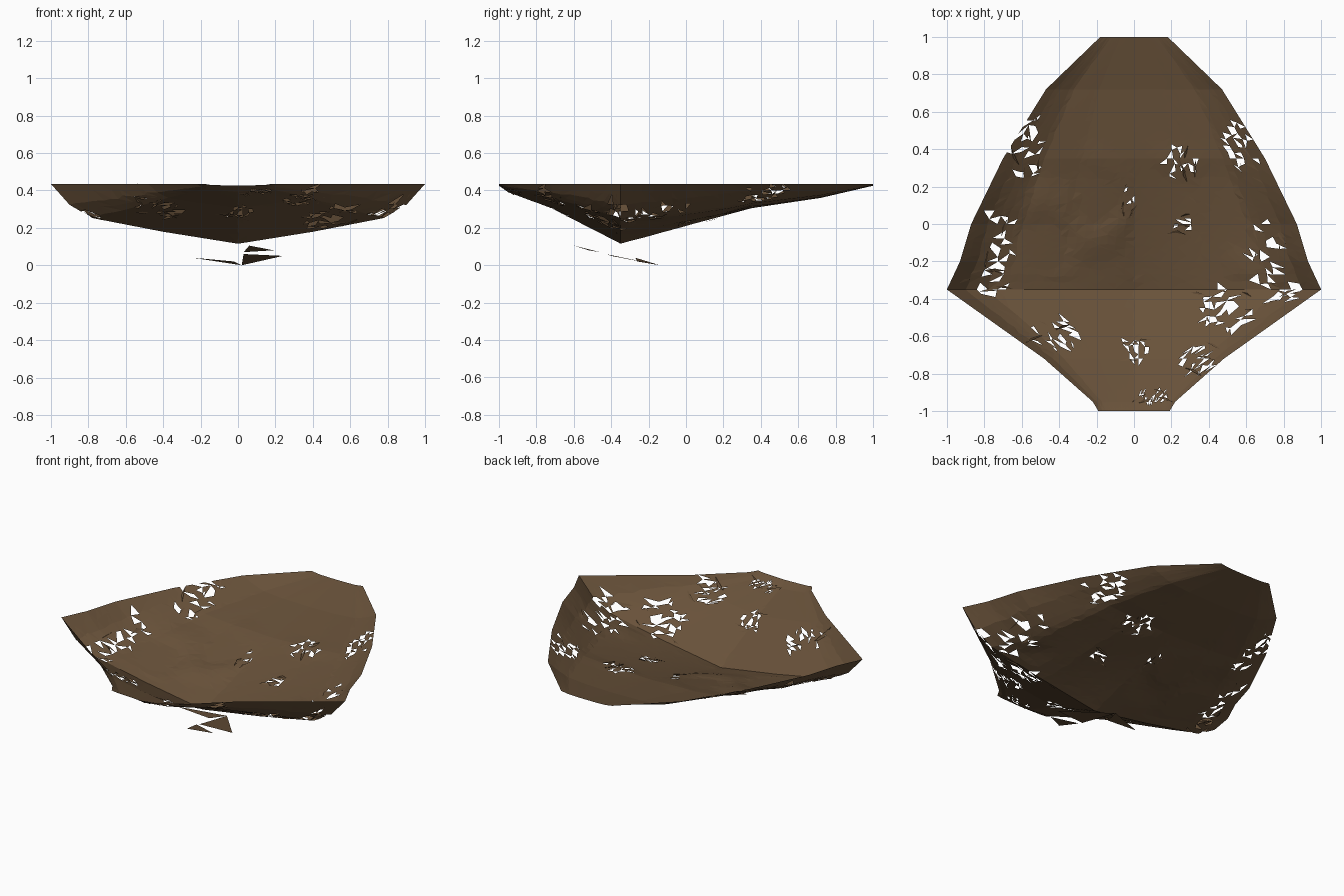
import bpy, bmesh, math, random
from mathutils import Vector, noise

random.seed(7)
if "Cube" in bpy.data.objects:
    bpy.data.objects.remove(bpy.data.objects["Cube"])

RIM = 0.435
# Stations from front to back: y, half width, floor height
STATIONS = [(-1, 0.19, 0.425), (-0.95, 0.22, 0.39), (-0.72, 0.48, 0.305),
            (-0.35, 1, 0.115), (-0.2, 0.93, 0.155), (0, 0.87, 0.21),
            (0.35, 0.7, 0.305), (0.72, 0.47, 0.36), (1, 0.18, 0.425)]
# Cross-sections: fraction of half width, fraction of depth
RIDGE = [(0, 0), (0.4, 0.2), (0.78, 0.43), (0.9, 0.65), (1, 1)]
BACK = [(0, 0), (0.4, 0.05), (0.7, 0.2), (0.88, 0.62), (1, 1)]


def interp(points, t, k=1):
    for a, b in zip(points, points[1:]):
        if t <= b[0]:
            f = (t - a[0]) / (b[0] - a[0])
            return a[k] + f * (b[k] - a[k])
    return points[-1][k]


def height(u, y):
    """Height of the shell at width fraction u and depth position y."""
    floor = interp(STATIONS, y, 2)
    blend = min(max((y + 0.35) / 0.6, 0), 1)
    f = (1 - blend) * interp(RIDGE, abs(u)) + blend * interp(BACK, abs(u))
    lump = 0
    if y > -0.3:
        fade = max(0, 1 - abs(y) / 0.45) * (1 - u * u)
        lump = 0.035 * fade * max(0, noise.noise(Vector((u * 4, y * 4, 1))))
    return floor + (RIM - floor) * f + lump


def surface(u, y):
    return Vector((u * interp(STATIONS, y), y, height(u, y)))


def make_object(name, bm, mat):
    mesh = bpy.data.meshes.new(name)
    bm.to_mesh(mesh)
    bm.free()
    mesh.materials.append(mat)
    obj = bpy.data.objects.new(name, mesh)
    bpy.context.collection.objects.link(obj)
    return obj


brown = bpy.data.materials.new("earth brown")
brown.use_nodes = True
colour = (0.14, 0.084, 0.042, 1)
brown.diffuse_color = colour
brown.node_tree.nodes["Principled BSDF"].inputs["Base Color"].default_value = colour

# Torn places: x, y, half size across, half size along
TEARS = [(0.25, 0.32, 0.09, 0.1), (-0.03, 0.1, 0.025, 0.12),
         (0.25, 0, 0.06, 0.05), (0.5, -0.45, 0.17, 0.12),
         (0.33, -0.72, 0.1, 0.08), (0, -0.66, 0.09, 0.08),
         (-0.4, -0.58, 0.14, 0.1), (-0.58, 0.42, 0.09, 0.2),
         (-0.72, -0.05, 0.08, 0.2), (-0.8, -0.32, 0.12, 0.07),
         (0.7, -0.15, 0.09, 0.18), (0.58, 0.42, 0.1, 0.14),
         (0.1, -0.92, 0.08, 0.04), (0.8, -0.37, 0.1, 0.06)]


def torn(p):
    return any(((p.x - x) / a) ** 2 + ((p.y - y) / b) ** 2 < 1
               for x, y, a, b in TEARS)


# Shallow shell, with rows that follow the stations so the ridges stay crisp
ys = []
for a, b in zip(STATIONS, STATIONS[1:]):
    n = max(2, round((b[0] - a[0]) / 0.035))
    ys += [a[0] + (b[0] - a[0]) * i / n for i in range(n)]
ys.append(1)
half = []
for a, b in zip(RIDGE, RIDGE[1:]):
    n = max(2, round((b[0] - a[0]) / 0.05))
    half += [a[0] + (b[0] - a[0]) * i / n for i in range(n)]
half.append(1)
us = [-u for u in reversed(half[1:])] + half

bm = bmesh.new()
keep_rows = {s[0] for s in STATIONS}
grid = []
for y in ys:
    row = []
    for u in us:
        ju, jy = u, y
        if abs(u) < 1 and not any(abs(y - k) < 0.001 for k in keep_rows):
            ju += random.uniform(-0.012, 0.012)
            jy += random.uniform(-0.012, 0.012)
        row.append(bm.verts.new(surface(ju, jy)))
    grid.append(row)
for r0, r1 in zip(grid, grid[1:]):
    for i in range(len(us) - 1):
        q = (r0[i], r0[i + 1], r1[i + 1], r1[i])
        cuts = ((0, 1, 2), (0, 2, 3)) if random.random() < 0.5 else ((0, 1, 3), (1, 2, 3))
        for c in cuts:
            bm.faces.new([q[k] for k in c])
holes = [f for f in bm.faces
         if torn(f.calc_center_median()) and random.random() < 0.27]
bmesh.ops.delete(bm, geom=holes, context='FACES')
make_object("shell", bm, brown)

# Loose slivers lying along the torn places
bm = bmesh.new()
for x, y, a, b in TEARS:
    for _ in range(5):
        py = y + random.uniform(-b, b)
        pu = (x + random.uniform(-a, a)) / interp(STATIONS, py)
        if abs(pu) > 0.93:
            continue
        c = surface(pu, py)
        turn = random.uniform(-0.6, 0.6) + (math.pi / 2 if b > a else 0)
        along = Vector((math.cos(turn), math.sin(turn), 0)) * 0.05
        across = Vector((-along.y, along.x, 0)) * 0.25
        tri = []
        for p in (c - along, c + along, c + across):
            u = min(max(p.x / interp(STATIONS, p.y), -1), 1)
            lift = random.uniform(-0.008, 0.012)
            tri.append(bm.verts.new(surface(u, p.y) + Vector((0, 0, lift))))
        bm.faces.new(tri)
make_object("slivers", bm, brown)

# Fallen fragments beneath the shell
bm = bmesh.new()
for tri in [((0.02, -0.14, 0), (-0.24, -0.27, 0.04), (-0.02, -0.26, 0.02)),
            ((0.02, -0.14, 0), (0.24, -0.4, 0.05), (0.03, -0.43, 0.06)),
            ((0.03, -0.46, 0.07), (0.19, -0.52, 0.08), (0.06, -0.6, 0.105))]:
    bm.faces.new([bm.verts.new(p) for p in tri])
make_object("fragments", bm, brown)
